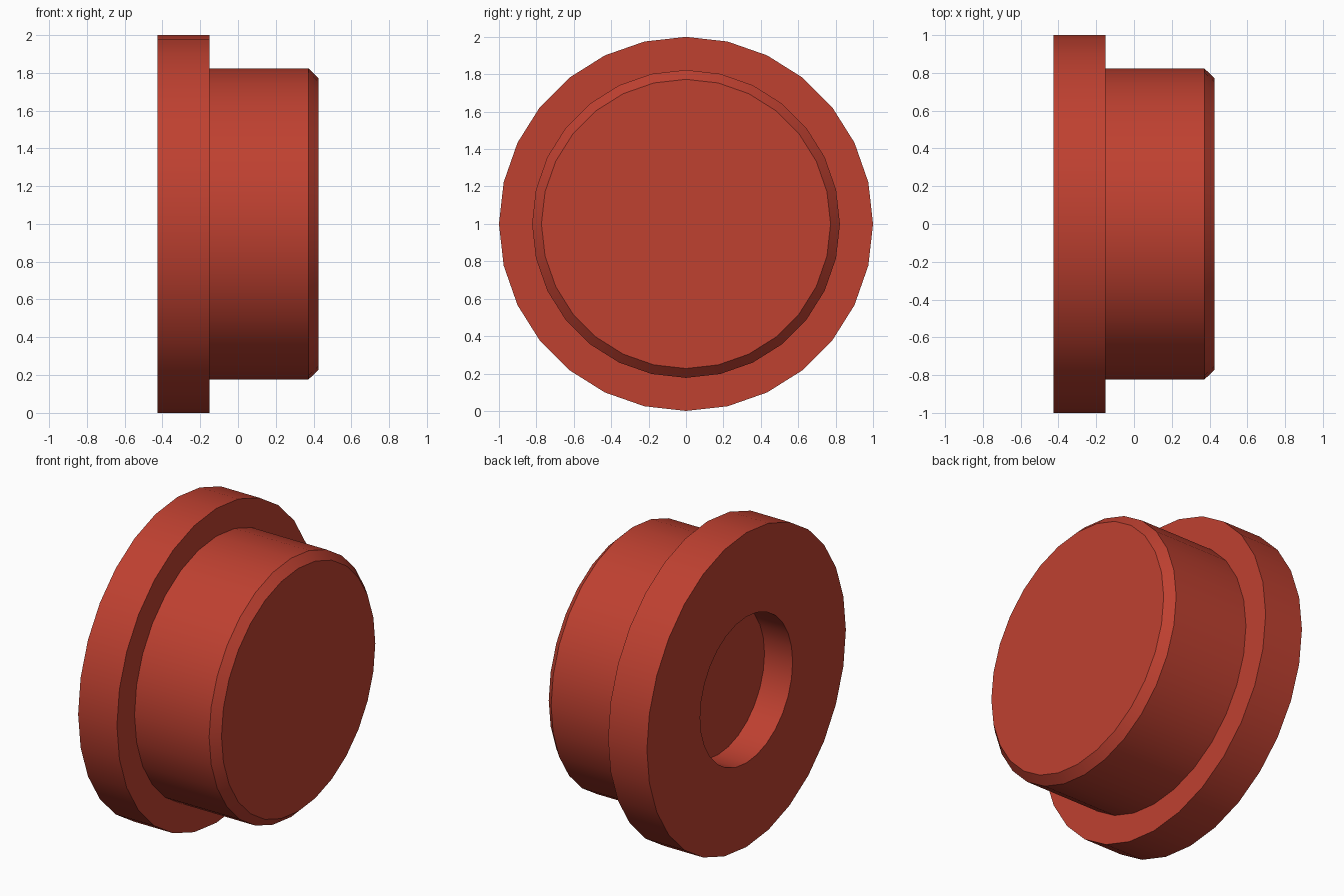
import bpy, bmesh, math

if "Cube" in bpy.data.objects:
    bpy.data.objects.remove(bpy.data.objects["Cube"])

SIDES = 28

red = bpy.data.materials.new("brick red")
red.diffuse_color = (0.52, 0.052, 0.03, 1)
red.use_nodes = True
red.node_tree.nodes["Principled BSDF"].inputs["Base Color"].default_value = red.diffuse_color

# Half profile as (x, radius): recess floor, recess wall, flange, body, chamfered end
profile = [(-0.227, 0), (-0.227, 0.465), (-0.425, 0.465), (-0.425, 1.0),
           (-0.152, 1.0), (-0.152, 0.823), (0.373, 0.823), (0.425, 0.773), (0.425, 0)]

# Spin the profile round the x axis
bm = bmesh.new()
verts = [bm.verts.new((x, 0, r)) for x, r in profile]
edges = [bm.edges.new(pair) for pair in zip(verts, verts[1:])]
bmesh.ops.spin(bm, geom=verts + edges, cent=(0, 0, 0), axis=(1, 0, 0),
               angle=math.tau, steps=SIDES)
bmesh.ops.remove_doubles(bm, verts=bm.verts[:], dist=1e-4)
bmesh.ops.recalc_face_normals(bm, faces=bm.faces[:])

mesh = bpy.data.meshes.new("flanged_plug")
bm.to_mesh(mesh)
bm.free()
mesh.materials.append(red)
plug = bpy.data.objects.new("flanged_plug", mesh)
plug.location.z = 1
bpy.context.collection.objects.link(plug)

# Smooth round walls, sharp rims
bpy.context.view_layer.objects.active = plug
plug.select_set(True)
bpy.ops.object.shade_smooth_by_angle(angle=math.radians(30))
